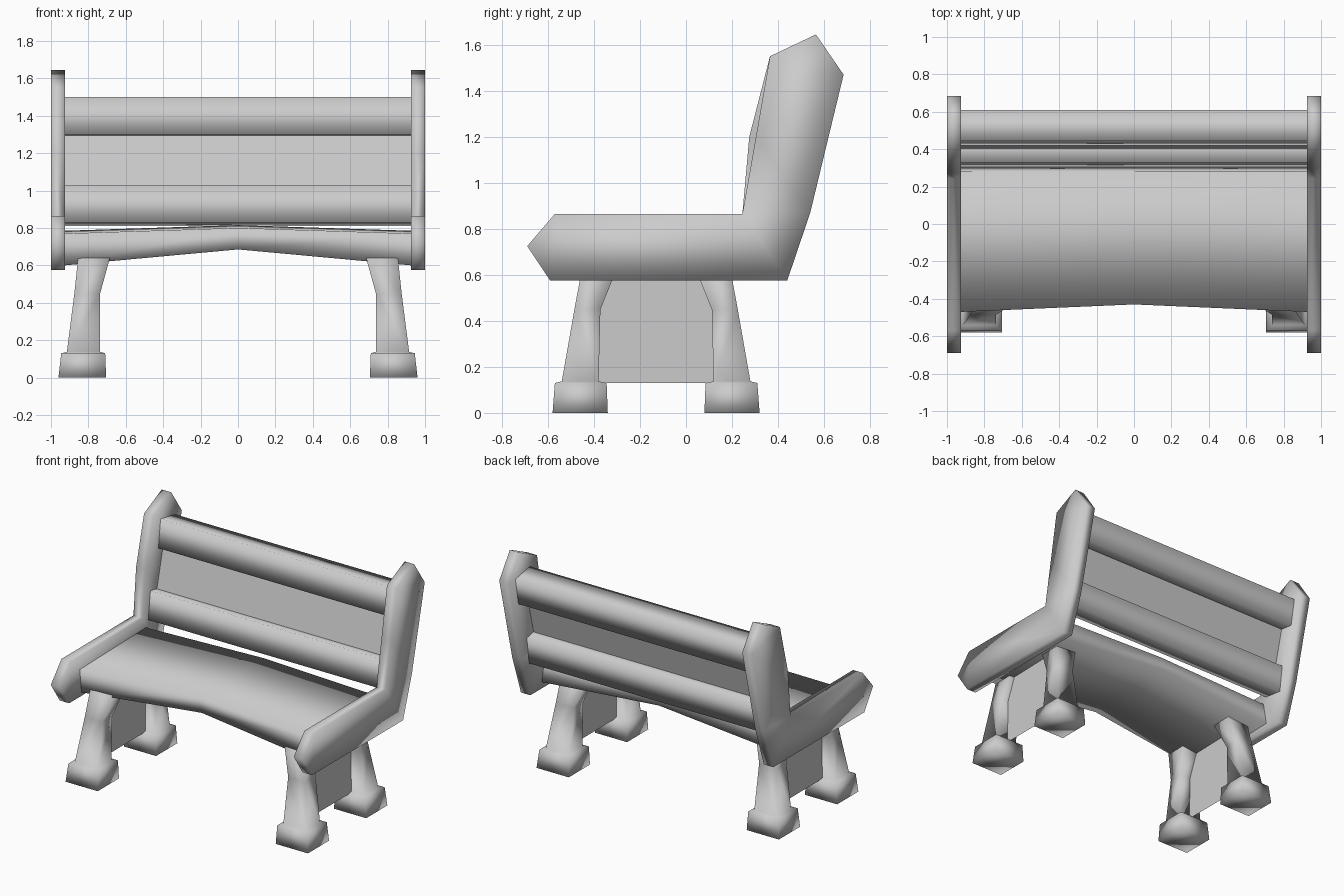
import bpy, bmesh

if "Cube" in bpy.data.objects:
    bpy.data.objects.remove(bpy.data.objects["Cube"])

grey = bpy.data.materials.new("plain_grey")
grey.use_nodes = True
colour = (0.6, 0.6, 0.6, 1)
grey.diffuse_color = colour
grey.node_tree.nodes["Principled BSDF"].inputs["Base Color"].default_value = colour


def loft(name, rings, capped=True):
    """Skin a list of equal closed rings into one smooth part."""
    bm = bmesh.new()
    loops = [[bm.verts.new(p) for p in ring] for ring in rings]
    for a, b in zip(loops, loops[1:]):
        for i in range(len(a)):
            j = (i + 1) % len(a)
            bm.faces.new((a[i], a[j], b[j], b[i]))
    if capped:
        bm.faces.new(loops[0])
        bm.faces.new(loops[-1])
    bmesh.ops.recalc_face_normals(bm, faces=bm.faces)
    return finish(name, bm)


def finish(name, bm):
    for f in bm.faces:
        f.smooth = True
    mesh = bpy.data.meshes.new(name)
    bm.to_mesh(mesh)
    bm.free()
    mesh.materials.append(grey)
    obj = bpy.data.objects.new(name, mesh)
    bpy.context.collection.objects.link(obj)
    return obj


def sheet(name, corners):
    bm = bmesh.new()
    bm.faces.new([bm.verts.new(c) for c in corners])
    return finish(name, bm)


def end_frame(name, side, bow):
    """Arm and back post cut from one bent board; bow is the post's mid front y."""
    upper = [(-0.57, 0.865), (0.245, 0.865), (bow, 1.2), (0.365, 1.55)]
    lower = [(-0.59, 0.575), (0.44, 0.575), (0.54, 0.87), (0.685, 1.47)]
    tip, peak = (-0.69, 0.725), (0.565, 1.645)
    bm = bmesh.new()
    put = lambda x, p: bm.verts.new((side * x, *p))
    outlines = []
    for x in (0.925, 1.0):
        t, k = put(x, tip), put(x, peak)
        u, l = [put(x, p) for p in upper], [put(x, p) for p in lower]
        bm.faces.new((t, u[0], l[0]))
        for i in range(3):
            bm.faces.new((u[i], u[i + 1], l[i + 1], l[i]))
        bm.faces.new((u[3], k, l[3]))
        outlines.append([t] + u + [k] + l[::-1])
    a, b = outlines
    for i in range(len(a)):
        j = (i + 1) % len(a)
        bm.faces.new((a[i], a[j], b[j], b[i]))
    bmesh.ops.recalc_face_normals(bm, faces=bm.faces)
    finish(name, bm)


# End frames
end_frame("left_end_frame", 1, 0.304)
end_frame("right_end_frame", -1, 0.275)

# Arched seat: front top, back top, back bottom, front bottom at each station
seat_end = [(-0.47, 0.77), (0.28, 0.785), (0.31, 0.62), (-0.45, 0.6)]
seat_mid = [(-0.43, 0.80), (0.28, 0.815), (0.31, 0.70), (-0.41, 0.685)]
loft("seat", [[(x, *p) for p in prof] for x, prof in
              ((-0.925, seat_end), (0, seat_mid), (0.925, seat_end))], capped=False)

# Back rails, tilted with the posts
rails = {
    "lower_back_rail": [(0.305, 0.83), (0.33, 1.03), (0.48, 1.0), (0.455, 0.81)],
    "upper_back_rail": [(0.42, 1.30), (0.445, 1.50), (0.61, 1.47), (0.575, 1.28)],
}
for name, prof in rails.items():
    loft(name, [[(x, *p) for p in prof] for x in (-0.925, 0.925)], capped=False)

# Thin panel between the rails
sheet("back_panel", [(-0.925, 0.40, 1.0), (0.925, 0.40, 1.0),
                     (0.925, 0.48, 1.32), (-0.925, 0.48, 1.32)])

# Legs with feet: height, inner and outer x, inner and outer distance from leg centre line
leg_rings = [(0, 0.705, 0.96, 0.21, 0.45), (0.13, 0.71, 0.945, 0.215, 0.44),
             (0.137, 0.737, 0.915, 0.25, 0.41), (0.45, 0.737, 0.875, 0.242, 0.355),
             (0.64, 0.685, 0.855, 0.165, 0.32)]
mid_y = -0.13
for sx, side in ((1, "left"), (-1, "right")):
    for sy, end in ((-1, "front"), (1, "rear")):
        loft(f"{end}_{side}_leg",
             [[(sx * x, mid_y + sy * y, z) for x, y in
               ((xi, yi), (xo, yi), (xo, yo), (xi, yo))]
              for z, xi, xo, yi, yo in leg_rings])
    # Thin panel between front and rear legs
    x = sx * 0.815
    sheet(f"{side}_leg_panel", [(x, mid_y - 0.27, 0.13), (x, mid_y + 0.27, 0.13),
                                (x, mid_y + 0.27, 0.64), (x, mid_y - 0.27, 0.64)])
